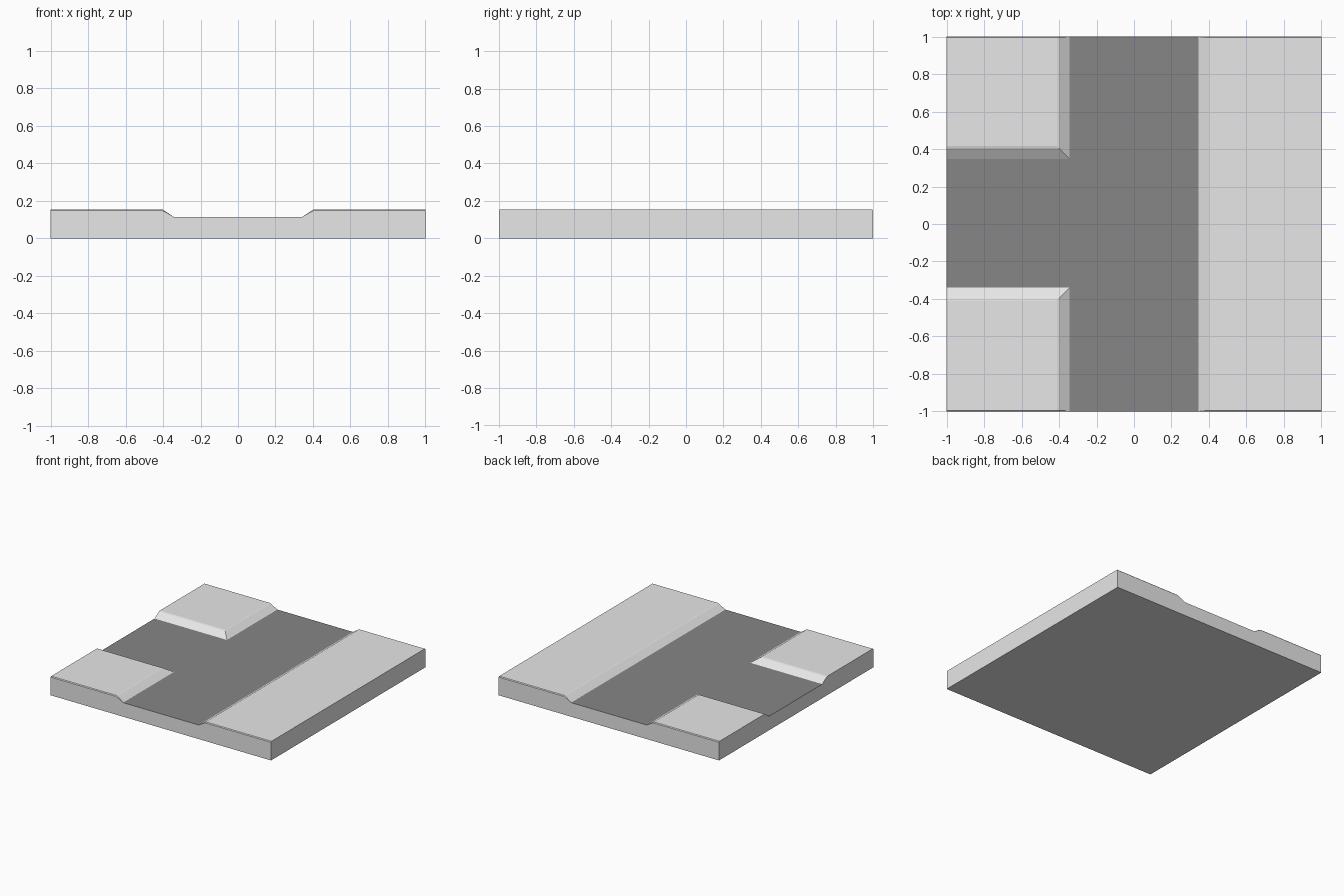
import bpy, bmesh

if "Cube" in bpy.data.objects:
    bpy.data.objects.remove(bpy.data.objects["Cube"])

ROAD_Z, TOP_Z = 0.115, 0.155
HALF = 0.343            # half width of the road channel
STEPS = [(0.0, ROAD_Z), (0.056, 0.152), (0.068, TOP_Z)]  # kerb profile: offset, height
CHAMFER = 0.006         # softened ends of the raised banks
Y_SHIFT = 0.004


def material(name, v):
    m = bpy.data.materials.new(name)
    m.diffuse_color = (v, v, v, 1.0)
    m.use_nodes = True
    m.node_tree.nodes["Principled BSDF"].inputs["Base Color"].default_value = m.diffuse_color
    return m


def height(x, y):
    """Height of the tile: a T-shaped channel with sloped kerbs."""
    d = x - HALF if x > 0 else min(-x, abs(y - Y_SHIFT)) - HALF
    if d <= 1e-6:
        z = ROAD_Z
    elif d >= STEPS[-1][0]:
        z = TOP_Z
    else:
        for (d0, z0), (d1, z1) in zip(STEPS, STEPS[1:]):
            if d <= d1 + 1e-6:
                z = z0 + (z1 - z0) * (d - d0) / (d1 - d0)
                break
    if abs(y) > 0.999 and z > ROAD_Z:
        z = max(ROAD_Z, z - CHAMFER)
    return z


cuts = [HALF + d for d, _ in STEPS]
xs = sorted([-1, 1] + cuts + [-c for c in cuts])
ys = sorted([-1, -1 + CHAMFER, 1 - CHAMFER, 1] + [s * c + Y_SHIFT for c in cuts for s in (-1, 1)])

bm = bmesh.new()
grid = [[bm.verts.new((x, y, height(x, y))) for y in ys] for x in xs]

# Top surface, split along the mitre at the kerb corners
for i in range(len(xs) - 1):
    for j in range(len(ys) - 1):
        a, b, c, d = grid[i][j], grid[i + 1][j], grid[i + 1][j + 1], grid[i][j + 1]
        if abs(a.co.z + c.co.z - b.co.z - d.co.z) < 1e-5:
            bm.faces.new((a, b, c, d))
        elif (ys[j] + ys[j + 1]) > 0:
            bm.faces.new((a, b, d))
            bm.faces.new((b, c, d))
        else:
            bm.faces.new((a, b, c))
            bm.faces.new((a, c, d))

# Road faces are the flat low ones
for f in bm.faces:
    f.material_index = int(all(v.co.z < ROAD_Z + 1e-4 for v in f.verts))

# Side walls and underside
rim = [e for e in bm.edges if e.is_boundary]
ext = bmesh.ops.extrude_edge_only(bm, edges=rim)["geom"]
for g in ext:
    if isinstance(g, bmesh.types.BMVert):
        g.co.z = 0.0
    elif isinstance(g, bmesh.types.BMFace):
        g.material_index = 0
bottom = [e for e in bm.edges if e.is_boundary]
for f in bmesh.ops.contextual_create(bm, geom=bottom)["faces"]:
    f.material_index = 0

bmesh.ops.recalc_face_normals(bm, faces=bm.faces[:])
bmesh.ops.dissolve_limit(bm, angle_limit=0.01, verts=bm.verts[:], edges=bm.edges[:],
                         delimit={'MATERIAL'})

mesh = bpy.data.meshes.new("road_junction_tile")
bm.to_mesh(mesh)
bm.free()
mesh.materials.append(material("light grey bank", 0.8))
mesh.materials.append(material("dark grey road", 0.24))
tile = bpy.data.objects.new("road_junction_tile", mesh)
bpy.context.collection.objects.link(tile)
